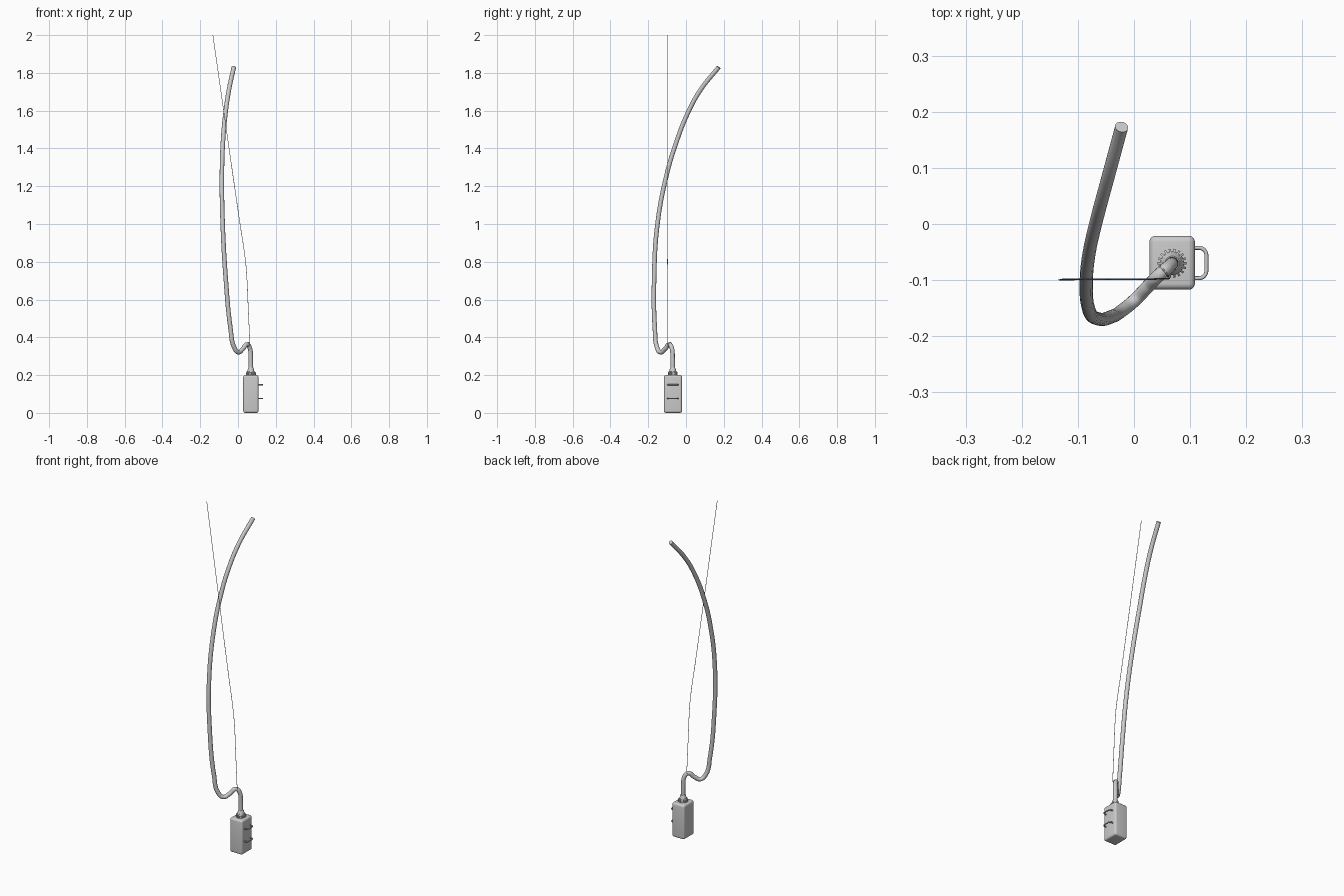
import bpy, bmesh, math
from mathutils import Vector

if "Cube" in bpy.data.objects:
    bpy.data.objects.remove(bpy.data.objects["Cube"])


def select(ob):
    bpy.ops.object.select_all(action='DESELECT')
    ob.select_set(True)
    bpy.context.view_layer.objects.active = ob


def tube(name, pts, radius, smooth=True, res=12, sides=4):
    """Round tube swept along a path, turned into a mesh."""
    cu = bpy.data.curves.new(name, 'CURVE')
    cu.dimensions = '3D'
    cu.bevel_depth = radius
    cu.bevel_resolution = sides
    cu.use_fill_caps = True
    cu.resolution_u = res
    sp = cu.splines.new('BEZIER' if smooth else 'POLY')
    if smooth:
        sp.bezier_points.add(len(pts) - 1)
        for bp, p in zip(sp.bezier_points, pts):
            bp.co = p
            bp.handle_left_type = bp.handle_right_type = 'AUTO'
    else:
        sp.points.add(len(pts) - 1)
        for sp_pt, p in zip(sp.points, pts):
            sp_pt.co = (*p, 1)
    ob = bpy.data.objects.new(name, cu)
    bpy.context.collection.objects.link(ob)
    select(ob)
    bpy.ops.object.convert(target='MESH')
    bpy.ops.object.shade_smooth_by_angle(angle=math.radians(40))
    return bpy.context.object


def mesh_object(name, bm, location):
    bmesh.ops.recalc_face_normals(bm, faces=bm.faces)
    me = bpy.data.meshes.new(name)
    bm.to_mesh(me)
    bm.free()
    ob = bpy.data.objects.new(name, me)
    ob.location = location
    bpy.context.collection.objects.link(ob)
    select(ob)
    bpy.ops.object.shade_smooth_by_angle(angle=math.radians(30))
    return ob


# Control box with rounded edges
bpy.ops.mesh.primitive_cube_add(size=1, location=(0.068, -0.069, 0.1))
box = bpy.context.object
box.name = "control_box"
box.scale = (0.081, 0.096, 0.2)
bpy.ops.object.transform_apply(location=False, rotation=False, scale=True)
bev = box.modifiers.new("round", 'BEVEL')
bev.width = 0.011
bev.segments = 5
bpy.ops.object.modifier_apply(modifier="round")
bpy.ops.object.shade_smooth_by_angle(angle=math.radians(30))

# Two wire handles on the right side
for label, z in (("upper", 0.149), ("lower", 0.076)):
    path = [(0.103, -0.0965, z)]
    for cy, start in ((-0.0835, -90), (-0.0555, 0)):
        for i in range(9):
            a = math.radians(start + 11.25 * i)
            path.append((0.116 + 0.013 * math.cos(a), cy + 0.013 * math.sin(a), z))
    path.append((0.103, -0.0425, z))
    tube(label + "_handle", path, 0.0035, smooth=False)

# Cable gland: turned collar profile
GX, GY = 0.068, -0.070
profile = [(0.0, 0.198), (0.021, 0.198), (0.021, 0.214), (0.0185, 0.220),
           (0.015, 0.236), (0.013, 0.239), (0.0, 0.239)]
bm = bmesh.new()
vs = [bm.verts.new((r, 0, z)) for r, z in profile]
es = [bm.edges.new(p) for p in zip(vs, vs[1:])]
bmesh.ops.spin(bm, geom=vs + es, axis=(0, 0, 1), cent=(0, 0, 0),
               angle=math.tau, steps=36)
bmesh.ops.remove_doubles(bm, verts=bm.verts, dist=1e-5)
mesh_object("cable_gland", bm, (GX, GY, 0))

# Grip teeth around the gland
bm = bmesh.new()
for i in range(18):
    a = math.tau * i / 18
    d, t = Vector((math.cos(a), math.sin(a), 0)), Vector((-math.sin(a), math.cos(a), 0))
    rings = []
    for r, z in ((0.018, 0.199), (0.026, 0.199), (0.026, 0.213), (0.018, 0.222)):
        rings.append([bm.verts.new(d * r + t * s + Vector((0, 0, z)))
                      for s in (-0.0019, 0.0019)])
    bm.faces.new([p[0] for p in rings])
    bm.faces.new([p[1] for p in reversed(rings)])
    for k in range(4):
        p, q = rings[k], rings[(k + 1) % 4]
        bm.faces.new((p[0], p[1], q[1], q[0]))
mesh_object("gland_teeth", bm, (GX, GY, 0))

# Thick hanging cable
tube("cable", [
    (GX, GY, 0.21), (0.067, -0.071, 0.29), (0.062, -0.076, 0.345),
    (0.048, -0.088, 0.362), (0.025, -0.111, 0.338), (0.001, -0.136, 0.321),
    (-0.021, -0.154, 0.348), (-0.040, -0.165, 0.45), (-0.064, -0.169, 0.70),
    (-0.081, -0.151, 1.00), (-0.085, -0.100, 1.27), (-0.080, -0.052, 1.43),
    (-0.067, 0.006, 1.58), (-0.048, 0.077, 1.71), (-0.022, 0.173, 1.83)],
    0.0118, res=16, sides=6)

# Thin suspension wire
tube("suspension_wire", [
    (0.063, -0.097, 0.362), (0.054, -0.0975, 0.56), (0.046, -0.0975, 0.73),
    (0.039, -0.098, 0.81), (0.007, -0.0982, 1.025), (-0.133, -0.099, 2.0)],
    0.0014, res=6, sides=2)

# Wire loop around the cable where the wire is tied on
bpy.ops.mesh.primitive_torus_add(major_radius=0.0125, minor_radius=0.0014,
                                 major_segments=32, minor_segments=8,
                                 location=(0.053, -0.0845, 0.361))
loop = bpy.context.object
loop.name = "wire_loop"
loop.rotation_euler = Vector((0.7, 0.6, -0.1)).to_track_quat('Z', 'Y').to_euler()
bpy.ops.object.shade_smooth_by_angle(angle=math.radians(60))
